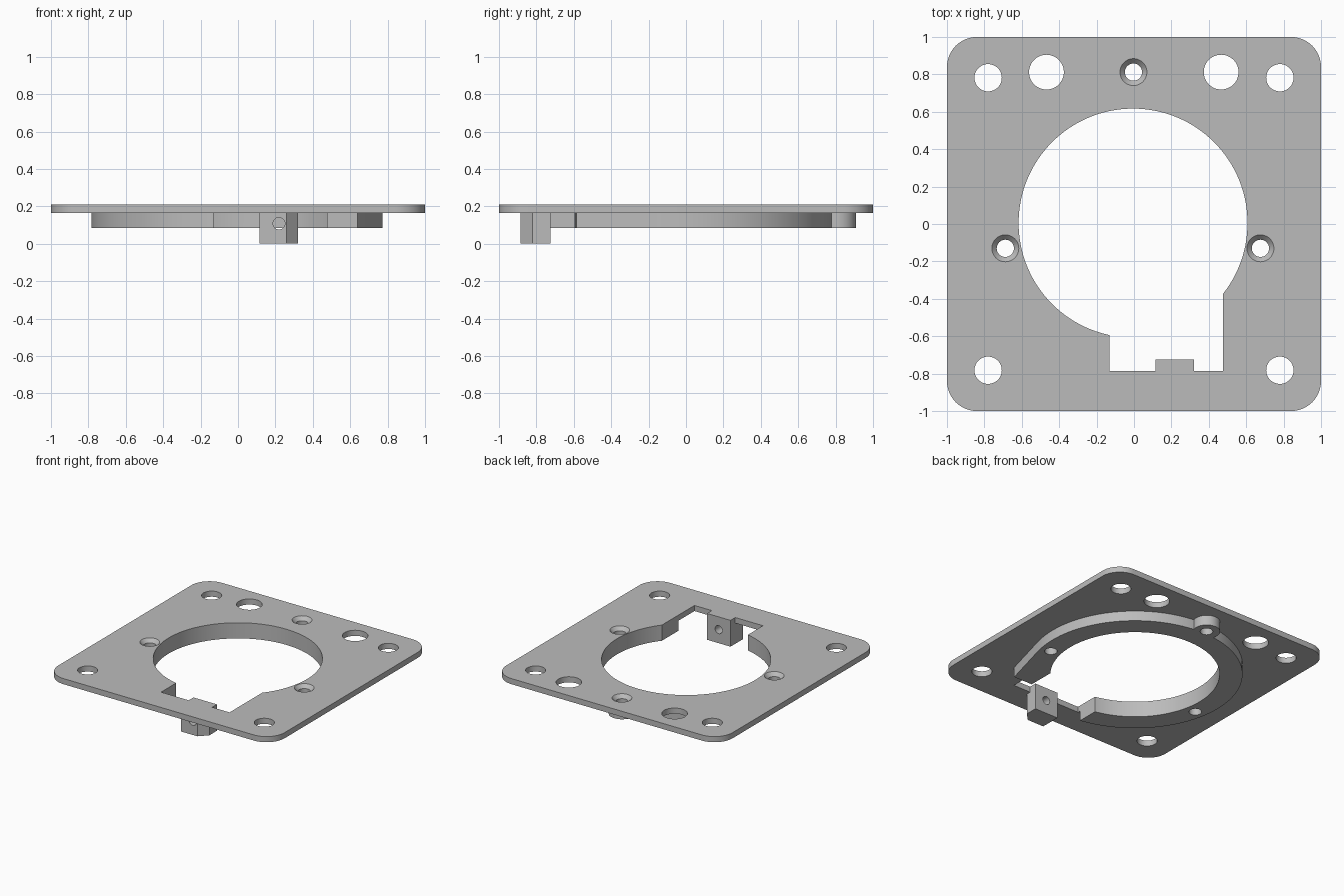
import bpy, bmesh, math

if "Cube" in bpy.data.objects:
    bpy.data.objects.remove(bpy.data.objects["Cube"])

CX, CY = -0.005, 0.005            # centre of the main opening
Z_BOT, Z_MID, Z_TOP = 0.085, 0.165, 0.21

grey = bpy.data.materials.new("plain grey")
grey.diffuse_color = (0.5, 0.5, 0.5, 1)
grey.use_nodes = True
grey.node_tree.nodes["Principled BSDF"].inputs["Base Color"].default_value = grey.diffuse_color


def arc(cx, cy, r, a0, a1, n):
    return [(cx + r * math.cos(math.radians(a0 + (a1 - a0) * i / n)),
             cy + r * math.sin(math.radians(a0 + (a1 - a0) * i / n)))
            for i in range(n + 1)]


def circle(cx, cy, r, n=48):
    return arc(cx, cy, r, 0, 360, n)[:-1]


def loft(name, rings):
    """Closed solid through a stack of equal-length rings of 3D points."""
    bm = bmesh.new()
    vs = [[bm.verts.new(p) for p in ring] for ring in rings]
    n = len(vs[0])
    bm.faces.new(vs[0])
    bm.faces.new(vs[-1])
    for a, b in zip(vs, vs[1:]):
        for i in range(n):
            j = (i + 1) % n
            bm.faces.new((a[i], a[j], b[j], b[i]))
    bmesh.ops.recalc_face_normals(bm, faces=bm.faces)
    me = bpy.data.meshes.new(name)
    bm.to_mesh(me)
    bm.free()
    me.materials.append(grey)
    ob = bpy.data.objects.new(name, me)
    bpy.context.collection.objects.link(ob)
    return ob


def prism(name, pts, z0, z1):
    return loft(name, [[(x, y, z) for x, y in pts] for z in (z0, z1)])


def combine(target, tool, op):
    mod = target.modifiers.new(op, 'BOOLEAN')
    mod.operation, mod.solver, mod.object = op, 'EXACT', tool
    bpy.context.view_layer.objects.active = target
    bpy.ops.object.modifier_apply(modifier=mod.name)
    bpy.data.objects.remove(tool, do_unlink=True)


# Rounded square plate
outline = []
for k, (sx, sy) in enumerate([(1, 1), (-1, 1), (-1, -1), (1, -1)]):
    outline += arc(sx * 0.84, sy * 0.84, 0.16, 90 * k, 90 * k + 90, 12)
plate = prism("mounting_plate", outline, Z_MID, Z_TOP)

# Collar under the plate, with a squared shoulder beside the notch
collar_pts = arc(CX, CY, 0.778, -15.6, 290, 100) + [(0.4, -0.585), (0.64, -0.585)]
combine(plate, prism("collar", collar_pts, Z_BOT, 0.19), 'UNION')

# Screw boss at the back of the collar
combine(plate, prism("boss", circle(-0.005, 0.812, 0.098), Z_BOT, 0.19), 'UNION')

# Main opening and notch
combine(plate, prism("opening", circle(CX, CY, 0.612, 128), -0.1, 0.4), 'DIFFERENCE')
combine(plate, prism("notch", [(-0.13, -0.785), (0.475, -0.785), (0.475, -0.2),
                               (-0.13, -0.2)], -0.1, 0.4), 'DIFFERENCE')

# Plain through holes
holes = [(sx * 0.78, sy * 0.782, 0.073) for sx in (1, -1) for sy in (1, -1)]
holes += [(-0.468, 0.812, 0.093), (0.466, 0.812, 0.093)]
for x, y, r in holes:
    combine(plate, prism("hole", circle(x, y, r), -0.1, 0.4), 'DIFFERENCE')

# Countersunk screw holes
for x, y in [(-0.688, -0.13), (0.676, -0.13), (-0.003, 0.812)]:
    steps = [(0.046, -0.1), (0.046, 0.182), (0.072, Z_TOP), (0.072, 0.4)]
    rings = [[(px, py, z) for px, py in circle(x, y, r)] for r, z in steps]
    combine(plate, loft("countersink", rings), 'DIFFERENCE')

# Chamfered lug hanging in the notch, with a cross hole
lug_pts = [(0.115, -0.725), (0.115, -0.885), (0.26, -0.885), (0.322, -0.822), (0.322, -0.725)]
combine(plate, prism("lug", lug_pts, 0, Z_TOP), 'UNION')
cross = [[(px, y, pz) for px, pz in circle(0.219, 0.108, 0.032, 32)] for y in (-0.95, -0.68)]
combine(plate, loft("cross_hole", cross), 'DIFFERENCE')

# Smooth the curved walls, keep the edges crisp
bpy.ops.object.select_all(action='DESELECT')
plate.select_set(True)
bpy.context.view_layer.objects.active = plate
bpy.ops.object.shade_smooth_by_angle(angle=math.radians(20))
